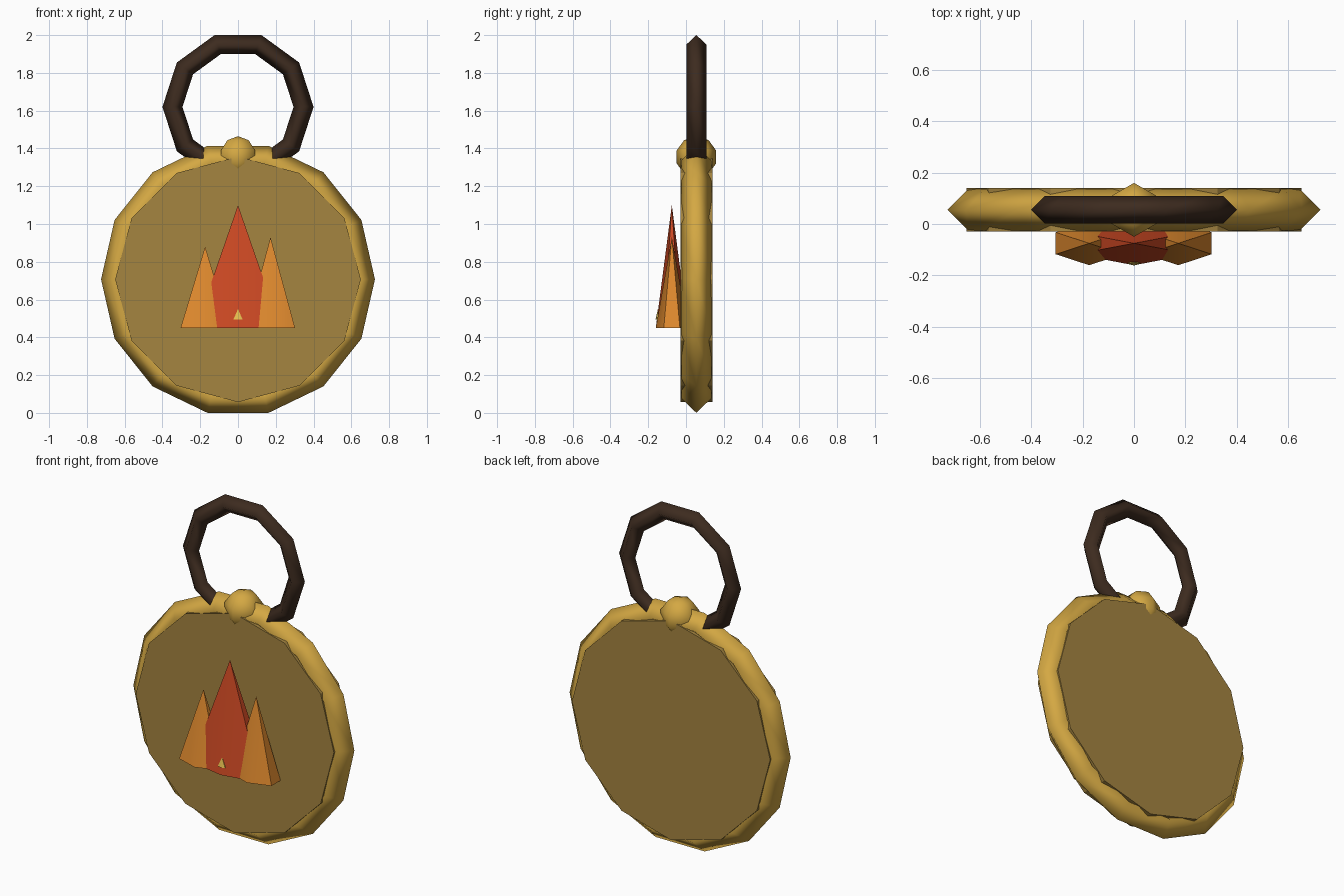
import bpy
import math

cube = bpy.data.objects.get("Cube")
if cube:
    bpy.data.objects.remove(cube, do_unlink=True)


def material(name, hex_code):
    """Flat material from an sRGB hex colour, stored as linear values."""
    srgb = [int(hex_code[i:i + 2], 16) / 255 for i in (0, 2, 4)]
    linear = [c / 12.92 if c <= 0.04045 else ((c + 0.055) / 1.055) ** 2.4 for c in srgb]
    mat = bpy.data.materials.new(name)
    mat.use_nodes = True
    mat.diffuse_color = (*linear, 1)
    mat.node_tree.nodes["Principled BSDF"].inputs["Base Color"].default_value = (*linear, 1)
    return mat


gold = material("bright gold", "D4A843")
old_gold = material("aged gold", "A58540")
leather = material("dark leather", "3D2B1F")
red = material("flame red", "D04A24")
orange = material("flame orange", "E08A2E")
yellow = material("flame yellow", "E8C050")

MID_Y = 0.055    # centre of the medallion's thickness
DISC_Z = 0.707
FLAME_Y = -0.075
FLAME_Z = 0.45


def finish(name, mat, smooth_angle=None):
    """Name and colour the new active object, smoothing it if asked."""
    obj = bpy.context.object
    obj.name = name
    obj.data.materials.append(mat)
    if smooth_angle:
        bpy.ops.object.shade_smooth_by_angle(angle=math.radians(smooth_angle))
    return obj


def ring(name, mat, z, outer, thickness, sides):
    """Upright ring with a diamond cross-section."""
    bpy.ops.mesh.primitive_torus_add(
        major_segments=sides, minor_segments=4, major_radius=outer - thickness,
        minor_radius=thickness, location=(0, MID_Y, z), rotation=(math.pi / 2, 0, 0))
    return finish(name, mat, 180)


def flame(name, mat, x, y, base, tip, half_width, half_depth):
    """Flattened six-sided cone, with a corner facing the front."""
    bpy.ops.mesh.primitive_cone_add(
        vertices=6, radius1=1, radius2=0, depth=1, location=(x, y, (base + tip) / 2))
    obj = finish(name, mat)
    wide = half_width / math.cos(math.pi / 6)
    for v in obj.data.vertices:
        v.co.x *= wide
        v.co.y *= half_depth
        v.co.z *= tip - base
    bpy.ops.object.shade_smooth_by_angle(angle=math.radians(40))
    return obj


# Medallion plate
bpy.ops.mesh.primitive_cylinder_add(
    vertices=12, radius=0.65, depth=0.17, location=(0, MID_Y, DISC_Z),
    rotation=(math.pi / 2, 0, 0))
finish("medallion_disc", old_gold)

# Rim and hanging loop, the loop sinking into the top of the rim
ring("medallion_rim", gold, DISC_Z, 0.725, 0.08, 14)
ring("hanging_loop", leather, 1.62, 0.40, 0.053, 10)

# Bead at the top of the rim
bpy.ops.mesh.primitive_uv_sphere_add(
    segments=6, ring_count=5, radius=0.11, location=(0, MID_Y, 1.355))
finish("top_bead", gold, 180)

# Flame emblem
flame("centre_flame", red, 0, FLAME_Y, FLAME_Z, 1.10, 0.225, 0.085)
flame("left_flame", orange, 0.172, FLAME_Y, FLAME_Z, 0.93, 0.13, 0.085)
flame("right_flame", orange, -0.174, FLAME_Y, FLAME_Z, 0.88, 0.13, 0.085)
flame("flame_spark", yellow, 0, -0.149, 0.495, 0.55, 0.024, 0.012)
